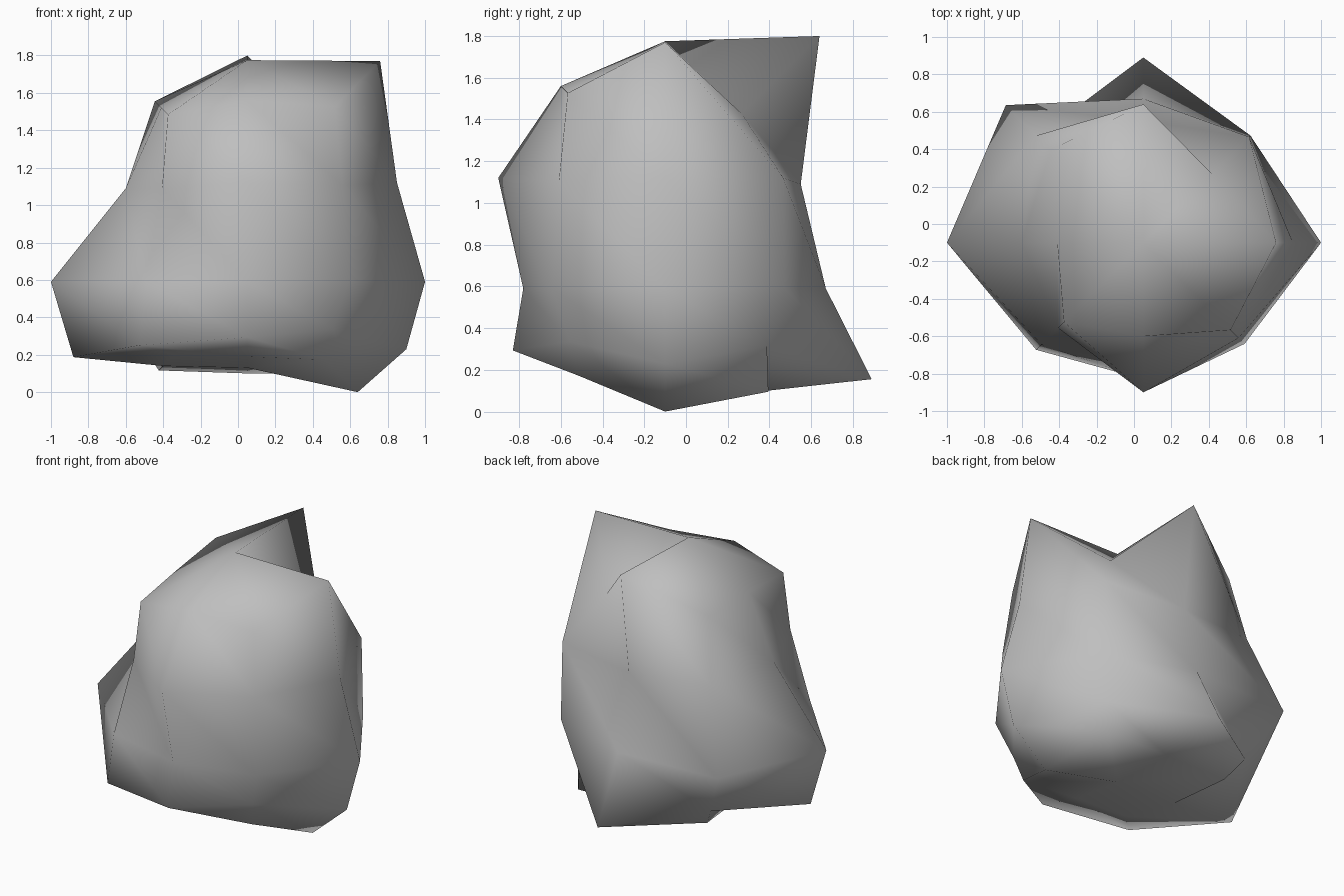
import bpy
import bmesh
from math import sin, cos, pi

default_cube = bpy.data.objects.get("Cube")
if default_cube:
    bpy.data.objects.remove(default_cube, do_unlink=True)

SIDES = 8
CENTRE_X, CENTRE_Y = 0.05, -0.1
BOTTOM, TOP = 0.13, 1.775

# Rings from top to bottom: base height, rise on the axes, rise on the
# diagonals, then the radii counter-clockwise from +x
rings = [
    (1.06, 1, .707, (.71, .52, .74, .7, .46, .6, .5, .66)),
    (.96, .2, .2, (.8, .8, .65, .81, .65, .645, .8, .72)),
    (.59, 0, 0, (.95, .81, .77, 1.04, 1.05, .77, .68, .765)),
    (.68, -.53, -.53, (.85, .69, .99, .8, .93, .81, .73, .65)),
    (.59, -1, -.707, (.59, .7, .49, .67, .45, .55, .4, .59)),
]


def add_ring(bm, base, axis_rise, diagonal_rise, radii):
    """Add one uneven ring of the boulder and return its vertices."""
    verts = []
    for i, radius in enumerate(radii):
        angle = 2 * pi * i / SIDES
        rise = diagonal_rise if i % 2 else axis_rise
        verts.append(bm.verts.new((CENTRE_X + radius * cos(angle),
                                   CENTRE_Y + radius * sin(angle),
                                   base + rise * radius)))
    return verts


# Boulder surface: triangulated bands closed by a fan at each pole
bm = bmesh.new()
loops = [add_ring(bm, *ring) for ring in rings]
top = bm.verts.new((CENTRE_X, CENTRE_Y, TOP))
bottom = bm.verts.new((CENTRE_X, CENTRE_Y, BOTTOM))
for i in range(SIDES):
    j = (i + 1) % SIDES
    bm.faces.new((top, loops[0][i], loops[0][j]))
    bm.faces.new((bottom, loops[-1][j], loops[-1][i]))
    for upper, lower in zip(loops, loops[1:]):
        bm.faces.new((upper[i], lower[i], lower[j]))
        bm.faces.new((upper[i], lower[j], upper[j]))
bmesh.ops.recalc_face_normals(bm, faces=bm.faces)
for face in bm.faces:
    face.smooth = True

mesh = bpy.data.meshes.new("boulder")
bm.to_mesh(mesh)
bm.free()
boulder = bpy.data.objects.new("boulder", mesh)
bpy.context.collection.objects.link(boulder)

# Stone colour
stone = bpy.data.materials.new("stone grey")
stone.use_nodes = True
colour = (.52, .52, .52, 1)
stone.diffuse_color = colour
shader = stone.node_tree.nodes["Principled BSDF"]
shader.inputs["Base Color"].default_value = colour
shader.inputs["Roughness"].default_value = .9
mesh.materials.append(stone)
